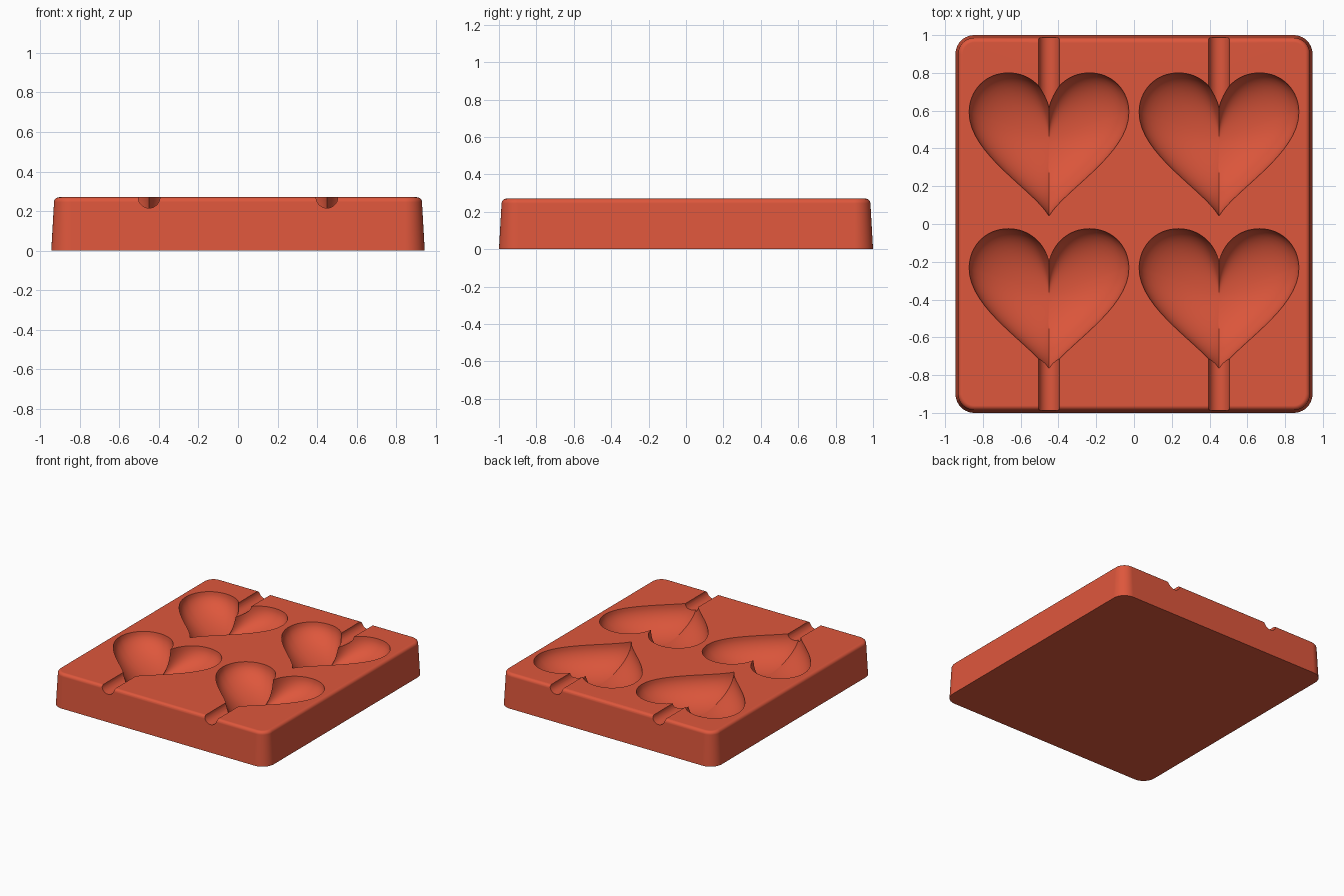
import bpy, bmesh, math
from mathutils import Vector, Matrix
from mathutils.geometry import interpolate_bezier

if "Cube" in bpy.data.objects:
    bpy.data.objects.remove(bpy.data.objects["Cube"])

HEIGHT = 0.27
HALF_X, HALF_Y = 0.945, 1.0
CORNER = 0.1
DEPTH = 0.19          # heart cavity depth
COLUMN_X = 0.45
ROW_STEP = 0.825

coral = bpy.data.materials.new("coral_red")
coral.use_nodes = True
colour = (0.73, 0.095, 0.045, 1)
coral.diffuse_color = colour
coral.node_tree.nodes["Principled BSDF"].inputs["Base Color"].default_value = colour


def make_object(name, bm):
    bmesh.ops.recalc_face_normals(bm, faces=bm.faces)
    mesh = bpy.data.meshes.new(name)
    bm.to_mesh(mesh)
    bm.free()
    mesh.materials.append(coral)
    obj = bpy.data.objects.new(name, mesh)
    bpy.context.collection.objects.link(obj)
    return obj


def bridge(bm, lower, upper):
    n = len(lower)
    for i in range(n):
        j = (i + 1) % n
        bm.faces.new((lower[i], lower[j], upper[j], upper[i]))


def rounded_rect(inset, z, steps=10):
    radius = CORNER - inset
    points = []
    for k, (sx, sy) in enumerate(((1, 1), (-1, 1), (-1, -1), (1, -1))):
        for s in range(steps + 1):
            a = math.pi / 2 * (k + s / steps)
            points.append((sx * (HALF_X - CORNER) + radius * math.cos(a),
                           sy * (HALF_Y - CORNER) + radius * math.sin(a), z))
    return points


def tray_block():
    # drafted sides with a softly rounded top edge
    draft, soft = 0.014, 0.025
    levels = [(0, 0)]
    for s in range(6):
        a = math.pi / 2 * s / 5
        levels.append((draft + soft * (1 - math.cos(a)),
                       HEIGHT - soft + soft * math.sin(a)))
    bm = bmesh.new()
    rings = [[bm.verts.new(p) for p in rounded_rect(i, z)] for i, z in levels]
    for lower, upper in zip(rings, rings[1:]):
        bridge(bm, lower, upper)
    bm.faces.new(rings[0])
    bm.faces.new(rings[-1])
    return make_object("heart_mould_tray", bm)


def heart_outline():
    # right half from notch over the lobe to the tip, then mirrored
    arcs = [((0, .62), (.02, .72), (.10, .80), (.215, .80)),
            ((.215, .80), (.335, .80), (.423, .71), (.423, .59)),
            ((.423, .59), (.423, .37), (.08, .18), (0, .042))]
    half = []
    for arc in arcs:
        half += interpolate_bezier(*[Vector(p) for p in arc], 17)[:-1]
    half.append(Vector(arcs[-1][-1]))
    return half + [Vector((-p.x, p.y)) for p in half[-2:0:-1]]


def heart_cutter(x, y_shift):
    # concentric hearts sinking into a rounded bowl
    centre = Vector((0, 0.44))
    outline = heart_outline()
    bm = bmesh.new()

    def ring(scale, z):
        points = [centre + (p - centre) * scale for p in outline]
        return [bm.verts.new((x + p.x, p.y + y_shift, z)) for p in points]

    steps = 14
    angles = [math.pi / 2 * s / steps for s in range(1, steps + 1)]
    rings = [ring(math.sin(a), HEIGHT - DEPTH * math.cos(a)) for a in angles]
    rings.append(ring(1, HEIGHT + 0.1))
    for lower, upper in zip(rings, rings[1:]):
        bridge(bm, lower, upper)
    bottom = bm.verts.new((x, centre.y + y_shift, HEIGHT - DEPTH))
    first = rings[0]
    for i, v in enumerate(first):
        bm.faces.new((bottom, first[(i + 1) % len(first)], v))
    bm.faces.new(rings[-1])
    return make_object("heart_cutter", bm)


def channel_cutter(x, y0, y1):
    # round groove for a stick
    bm = bmesh.new()
    place = (Matrix.Translation((x, (y0 + y1) / 2, HEIGHT))
             @ Matrix.Rotation(math.pi / 2, 4, 'X'))
    bmesh.ops.create_cone(bm, cap_ends=True, segments=32, radius1=0.055,
                          radius2=0.055, depth=abs(y1 - y0), matrix=place)
    return make_object("stick_cutter", bm)


def cut(target, cutter):
    mod = target.modifiers.new("cut", 'BOOLEAN')
    mod.operation = 'DIFFERENCE'
    mod.solver = 'EXACT'
    mod.object = cutter
    bpy.ops.object.modifier_apply(modifier=mod.name)
    bpy.data.objects.remove(cutter)


tray = tray_block()
bpy.ops.object.select_all(action='DESELECT')
tray.select_set(True)
bpy.context.view_layer.objects.active = tray

# two columns of two hearts, each with a groove to the nearest edge
for x in (-COLUMN_X, COLUMN_X):
    for y_shift in (0, -ROW_STEP):
        cut(tray, heart_cutter(x, y_shift))
    cut(tray, channel_cutter(x, 0.55, 1.1))
    cut(tray, channel_cutter(x, -1.1, -0.69))

# smooth shading with flat panels kept flat
bpy.ops.object.shade_smooth_by_angle(angle=math.radians(30))
normals = tray.modifiers.new("even_shading", 'WEIGHTED_NORMAL')
normals.keep_sharp = True
